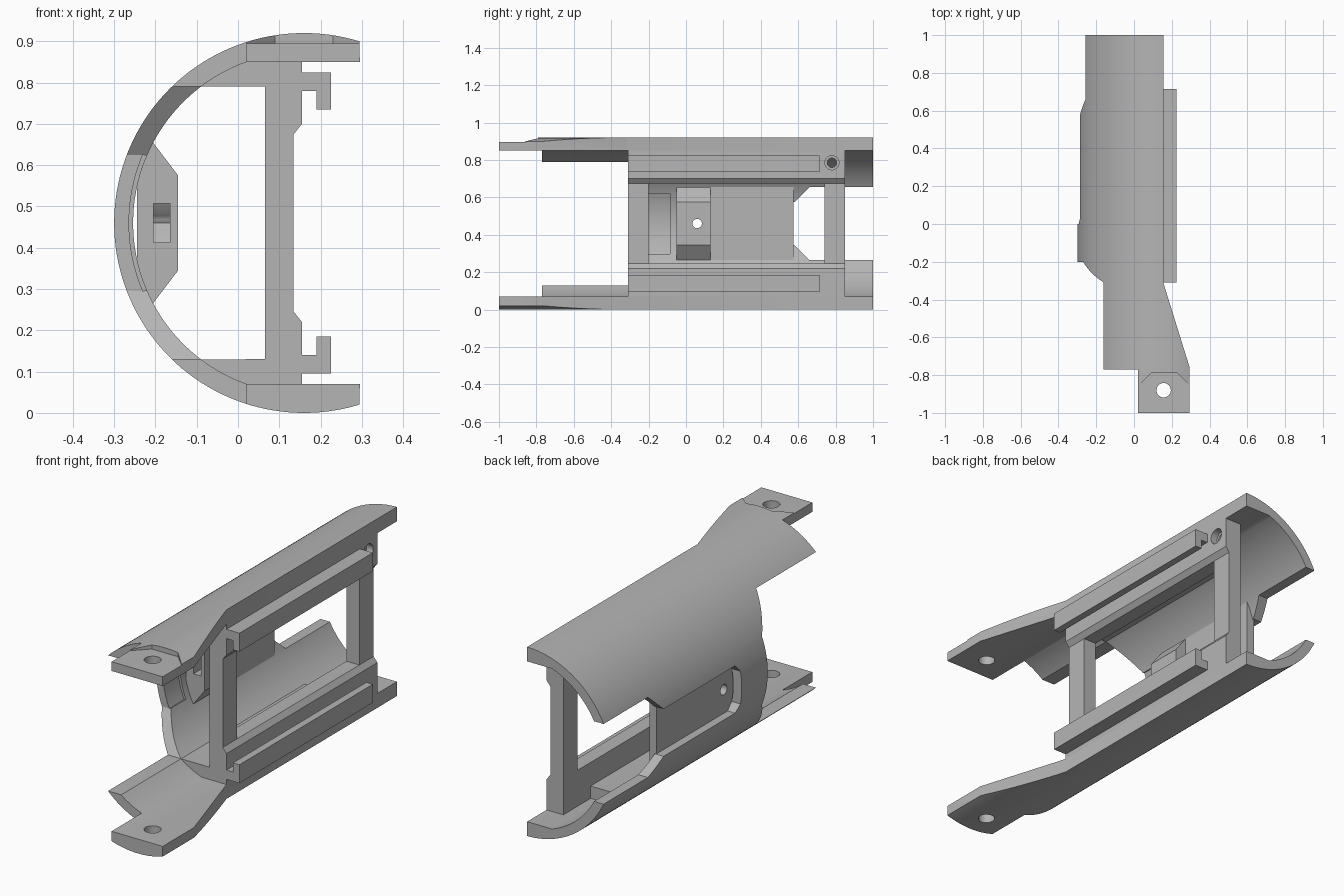
import bpy, bmesh, math
from mathutils import Vector

if "Cube" in bpy.data.objects:
    bpy.data.objects.remove(bpy.data.objects["Cube"])

CX, CZ = 0.16, 0.46          # axis of the round shell
R_OUT, R_IN = 0.46, 0.414

grey = bpy.data.materials.new("plain grey")
grey.use_nodes = True
grey.diffuse_color = (0.46, 0.46, 0.46, 1)
grey.node_tree.nodes["Principled BSDF"].inputs["Base Color"].default_value = grey.diffuse_color


def arc(radius, start, end, steps):
    """Points in x, z around the shell axis, angles in degrees."""
    angles = [math.radians(start + (end - start) * i / steps) for i in range(steps + 1)]
    return [(CX + radius * math.cos(a), CZ + radius * math.sin(a)) for a in angles]


def disc(u, v, radius, sides=32):
    return [(u + radius * math.cos(math.tau * i / sides),
             v + radius * math.sin(math.tau * i / sides)) for i in range(sides)]


def rect(u0, u1, v0, v1):
    return [(u0, v0), (u1, v0), (u1, v1), (u0, v1)]


def prism(name, outline, axis, low, high, flip=False):
    """Extrude a flat outline along an axis; flip mirrors it top to bottom."""
    place = {"x": lambda u, v, w: (w, u, v),
             "y": lambda u, v, w: (u, w, v),
             "z": lambda u, v, w: (u, v, w)}[axis]
    bm = bmesh.new()
    face = bm.faces.new([bm.verts.new(place(u, v, low)) for u, v in outline])
    shift = Vector(place(0, 0, high - low))
    grown = bmesh.ops.extrude_face_region(bm, geom=[face], use_keep_orig=True)["geom"]
    bmesh.ops.translate(bm, vec=shift, verts=[g for g in grown if isinstance(g, bmesh.types.BMVert)])
    if flip:
        for v in bm.verts:
            v.co.z = 2 * CZ - v.co.z
    bmesh.ops.recalc_face_normals(bm, faces=bm.faces)
    mesh = bpy.data.meshes.new(name)
    bm.to_mesh(mesh)
    bm.free()
    mesh.materials.append(grey)
    obj = bpy.data.objects.new(name, mesh)
    bpy.context.collection.objects.link(obj)
    return obj


def activate(obj):
    bpy.ops.object.select_all(action="DESELECT")
    obj.select_set(True)
    bpy.context.view_layer.objects.active = obj


def cut(obj, *cutter):
    """Subtract a prism from a part and discard the cutter."""
    tool = prism("cutter", *cutter)
    tool.hide_render = True
    mod = obj.modifiers.new("cut", "BOOLEAN")
    mod.operation, mod.solver, mod.object = "DIFFERENCE", "EXACT", tool
    activate(obj)
    bpy.ops.object.modifier_apply(modifier=mod.name)
    bpy.data.objects.remove(tool)


def mirrored(half):
    """Complete a y, z outline given its lower half."""
    return half + [(y, 2 * CZ - z) for y, z in reversed(half)]


# Round shell with flat inner lands
shell = prism("shell", arc(R_OUT, 73, 287, 90) + [(0.295, 0.07)]
              + arc(R_IN, 250.4, 109.6, 60) + [(0.295, 0.85)], "y", -1, 1)
# Tapered arms and step beside the tabs
cut(shell, [(0.155, 1.1), (0.155, -0.31), (0.295, -0.76), (0.4, -0.76), (0.4, 1.1)], "z", -0.1, 1.1)
cut(shell, rect(-0.5, 0.02, -1.1, -0.77), "z", -0.1, 1.1)
# Front opening
cut(shell, mirrored([(-1.1, 0.13), (-0.31, 0.13), (-0.2, 0.295)]), "x", -0.5, 0.4)
# Pocket and rear opening in the side
cut(shell, mirrored([(0.0, 0.38), (0.03, 0.345), (0.58, 0.345), (0.66, 0.265), (1.1, 0.265)]),
    "x", -0.5, 0.05)
# Shallow recess inside the front band
cut(shell, arc(0.4, 157, 203, 20) + arc(0.424, 203, 157, 20), "y", -0.21, -0.085)
# Flats and holes of the mounting tabs
tab_flat = [(0.09, -0.79), (0.23, -0.79), (0.3, -0.86), (0.3, -1.1), (0.01, -1.1), (0.01, -0.87)]
for flip in (False, True):
    cut(shell, tab_flat, "z", 0.895, 1.1, flip)
cut(shell, disc(0.157, -0.88, 0.038), "z", -0.1, 1.1)

# Recessed side panel and its nut block
panel = prism("side_panel", rect(-0.05, 0.575, 0.265, 0.655), "x", -0.245, -0.205)
block = prism("nut_block", [(-0.206, 0.265), (-0.145, 0.345), (-0.145, 0.575), (-0.206, 0.655)],
              "y", -0.05, 0.13)
for part in (panel, block):
    cut(part, disc(0.06, CZ, 0.025), "x", -0.4, 0)
cut(block, [(-0.1, 0.413), (0.06, 0.413), (0.088, CZ), (0.06, 0.507), (-0.1, 0.507)],
    "x", -0.205, -0.165)

# Beams, rails and fillets, upper and lower
parts = [shell, panel, block]
for side, flip in (("upper", False), ("lower", True)):
    beam = prism(side + "_beam", [(0.065, 0.675), (0.135, 0.675), (0.155, 0.7), (0.155, 0.855),
                                  (0.065, 0.855)], "y", -0.31, 0.85, flip)
    cut(beam, disc(0.78, 0.785, 0.025), "x", 0, 0.3, flip)
    cut(beam, disc(0.78, 0.785, 0.038), "x", 0.12, 0.3, flip)
    rail = prism(side + "_rail", [(0.15, 0.825), (0.225, 0.825), (0.225, 0.735), (0.19, 0.735),
                                  (0.19, 0.78), (0.15, 0.78)], "y", -0.31, 0.715, flip)
    fillet = prism(side + "_fillet", [(0.07, 0.79), (0.07, 0.855), (0.02, 0.855)]
                   + arc(0.425, 112, 129, 8), "y", -0.31, 0.64, flip)
    parts += [beam, rail, fillet]

# Posts joining the beams
for name, low, high in (("front_post", -0.31, -0.2), ("rear_post", 0.74, 0.85)):
    parts.append(prism(name, rect(0.065, 0.135, 0.24, 0.68), "y", low, high))

for part in parts:
    activate(part)
    bpy.ops.object.shade_smooth_by_angle(angle=math.radians(25))
